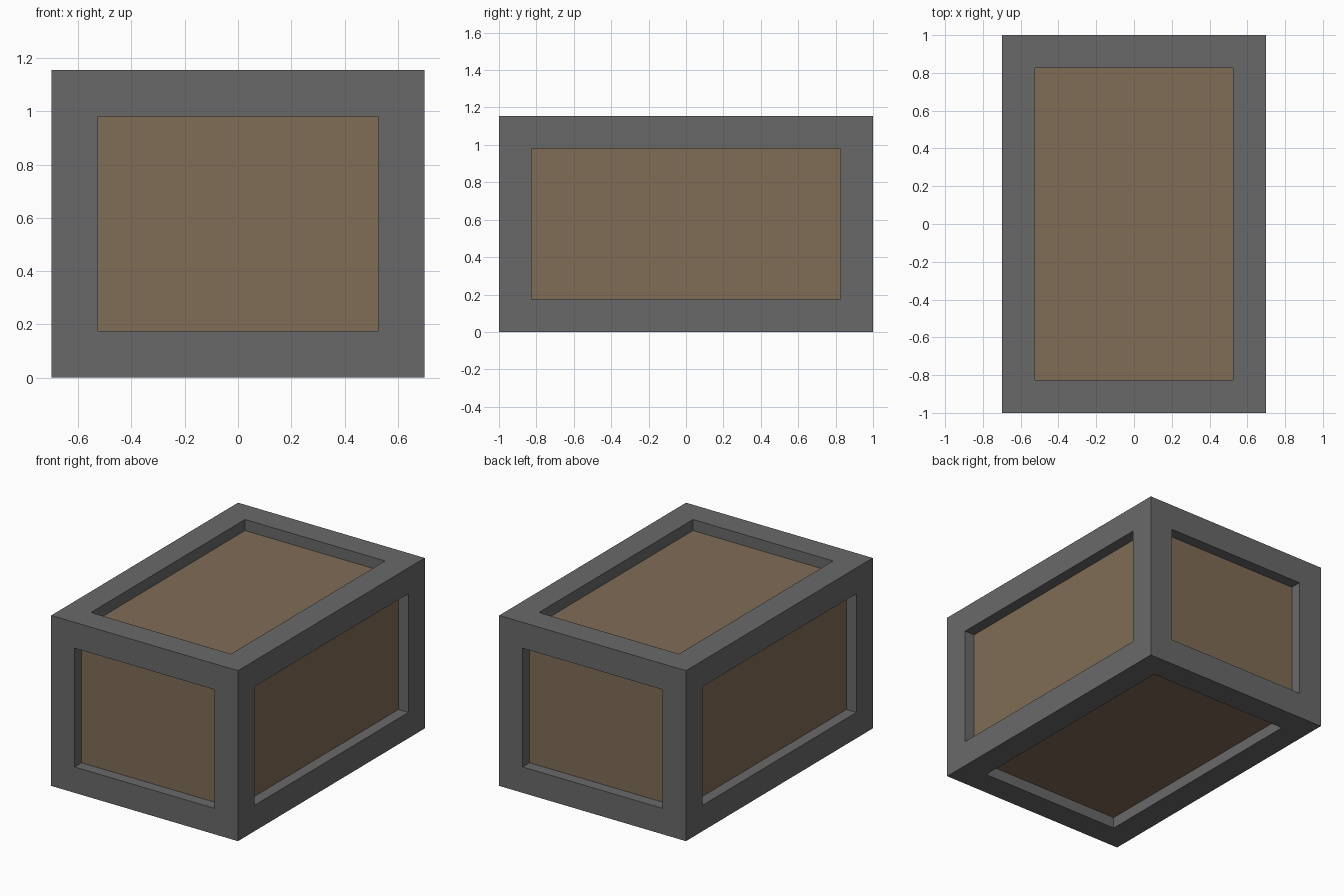
import bpy, bmesh
from mathutils import Matrix

if "Cube" in bpy.data.objects:
    bpy.data.objects.remove(bpy.data.objects["Cube"])

W, D, H = 1.4, 2.0, 1.155      # overall size
BORDER, RECESS = 0.175, 0.075  # frame width and panel depth


def material(name, rgb):
    m = bpy.data.materials.new(name)
    m.diffuse_color = (*rgb, 1)
    m.use_nodes = True
    m.node_tree.nodes["Principled BSDF"].inputs["Base Color"].default_value = m.diffuse_color
    return m


# Crate body: a box whose six sides are framed and sunk
bm = bmesh.new()
bmesh.ops.create_cube(bm, size=1, matrix=Matrix.Translation((0, 0, H / 2)) @ Matrix.Diagonal((W, D, H, 1)))
panels = list(bm.faces)
bmesh.ops.inset_individual(bm, faces=panels, thickness=BORDER, use_even_offset=True)
bmesh.ops.inset_individual(bm, faces=panels, thickness=0, depth=-RECESS)

# The sunk panels are wood, the rest is the metal frame
for f in panels:
    f.material_index = 1

mesh = bpy.data.meshes.new("framed_crate")
bm.to_mesh(mesh)
bm.free()
mesh.materials.append(material("grey frame", (0.141, 0.141, 0.141)))
mesh.materials.append(material("brown panel", (0.216, 0.150, 0.093)))
crate = bpy.data.objects.new("framed_crate", mesh)
bpy.context.collection.objects.link(crate)
